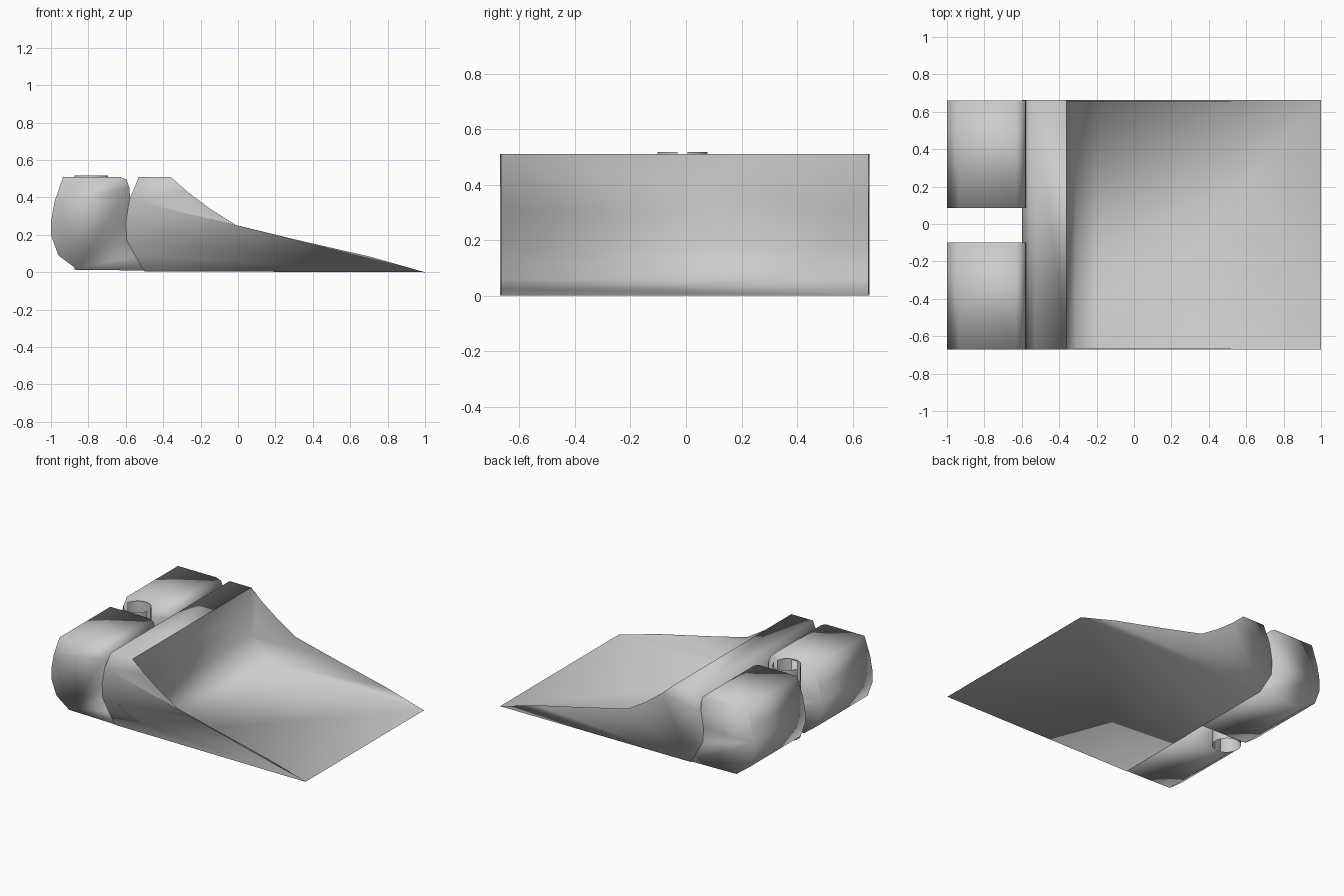
import bpy, bmesh, math

if "Cube" in bpy.data.objects:
    bpy.data.objects.remove(bpy.data.objects["Cube"])

def finish(name, bm):
    for f in bm.faces:
        f.smooth = True          # soft shading over every edge
    me = bpy.data.meshes.new(name)
    bm.to_mesh(me)
    bm.free()
    ob = bpy.data.objects.new(name, me)
    bpy.context.collection.objects.link(ob)
    return ob

def extrude_profile(name, profile, y0, y1, skip=(), flip=False):
    """xz outline carried from y0 to y1 with end caps; skipped segments stay open."""
    bm = bmesh.new()
    a, b = ([bm.verts.new((x, y, z)) for x, z in profile] for y in (y0, y1))
    n = len(profile)
    for i in range(n):
        j = (i + 1) % n
        if i not in skip:
            bm.faces.new((a[j], a[i], b[i], b[j]))
    bm.faces.new(a)
    bm.faces.new(b[::-1])
    # outlines run clockwise seen from the front, so caps and sides face inward
    if not flip:
        bmesh.ops.reverse_faces(bm, faces=bm.faces)
    return finish(name, bm)

# Falling crest line of the scoop's thin side walls, ridge to tip
crest = [(-0.36, 0.51), (-0.27, 0.43), (-0.15, 0.34), (-0.01, 0.252),
         (0.32, 0.172), (0.7, 0.085), (1, 0)]

# Outer shell: bottom, curved back, ridge top and outer sides, open above the ramp
shell = [(-0.5, 0.005), (-0.55, 0.09), (-0.595, 0.17), (-0.6, 0.27),
         (-0.58, 0.39), (-0.53, 0.51)] + crest
extrude_profile("scoop_shell", shell, -0.67, 0.662, skip=range(6, 12))

# Inner lining: rear wall, floor and inner sides, facing into the hollow
wall = [(-0.2, 0.024), (-0.31, 0.06), (-0.35, 0.17), (-0.36, 0.3)]
lining = wall + crest
extrude_profile("scoop_lining", lining, -0.666, 0.658, skip=range(4, 10), flip=True)

# Pair of rear blocks, fronts tucked against the wedge
block = [(-0.49, 0.008), (-0.86, 0.015), (-0.96, 0.09), (-1, 0.2), (-1, 0.27),
         (-0.98, 0.38), (-0.935, 0.51), (-0.63, 0.51), (-0.595, 0.495),
         (-0.58, 0.45), (-0.577, 0.38), (-0.585, 0.27), (-0.575, 0.17), (-0.53, 0.09)]
for name, y0, y1 in (("near_block", -0.67, -0.1), ("far_block", 0.085, 0.66)):
    extrude_profile(name, block, y0, y1)

# Thin open pin sleeve between the blocks, notched at the top
bm = bmesh.new()
seg, r = 16, 0.092
rings = []
for z in (0.012, 0.42, 0.517):
    rings.append([bm.verts.new((-0.785 + r * math.cos((i - 0.5) * math.tau / seg),
                                -0.012 + r * math.sin((i - 0.5) * math.tau / seg), z))
                  for i in range(seg)])
for k in range(2):
    for i in range(seg):
        if k == 1 and i % (seg // 2) == 0:
            continue
        j = (i + 1) % seg
        bm.faces.new((rings[k][i], rings[k][j], rings[k + 1][j], rings[k + 1][i]))
finish("pin_sleeve", bm)
